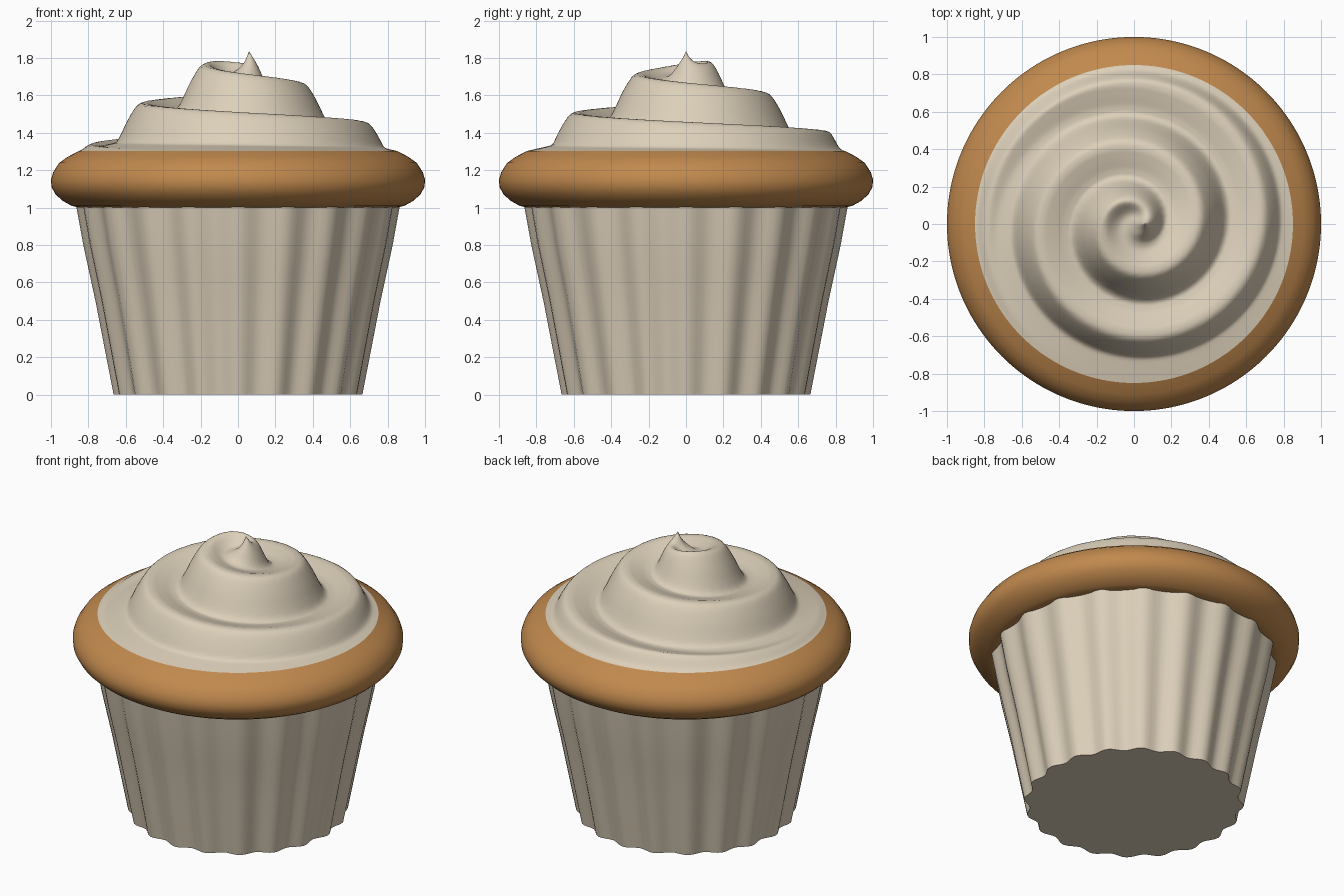
import bpy, math
from math import sin, cos, pi, exp, hypot

if "Cube" in bpy.data.objects:
    bpy.data.objects.remove(bpy.data.objects["Cube"])

SEG = 160


def material(name, rgb):
    m = bpy.data.materials.new(name)
    m.diffuse_color = (*rgb, 1)
    m.use_nodes = True
    m.node_tree.nodes["Principled BSDF"].inputs["Base Color"].default_value = m.diffuse_color
    return m


cream = material("cream", (0.72, 0.63, 0.49))
brown = material("baked brown", (0.53, 0.25, 0.075))


def smoothstep(a, b, x):
    t = min(max((x - a) / (b - a), 0), 1)
    return t * t * (3 - 2 * t)


def interp(points, x):
    """Piecewise cosine-free linear lookup."""
    for (x0, y0), (x1, y1) in zip(points, points[1:]):
        if x <= x1:
            return y0 + (y1 - y0) * (x - x0) / (x1 - x0)
    return points[-1][1]


def ring_mesh(name, rings, point, mat, cap=None, angle=50):
    """Stack rings of SEG points; cap = 'first' n-gon or a tip point after the last ring."""
    verts = [point(p, 2 * pi * i / SEG) for p in rings for i in range(SEG)]
    faces = []
    for j in range(len(rings) - 1):
        for i in range(SEG):
            k = (i + 1) % SEG
            faces.append((j * SEG + i, j * SEG + k, (j + 1) * SEG + k, (j + 1) * SEG + i))
    if cap == "first":
        faces.append(tuple(reversed(range(SEG))))
    elif cap:
        verts.append(cap)
        o = (len(rings) - 1) * SEG
        faces += [(o + i, o + (i + 1) % SEG, len(verts) - 1) for i in range(SEG)]
    me = bpy.data.meshes.new(name)
    me.from_pydata(verts, [], faces)
    me.materials.append(mat)
    ob = bpy.data.objects.new(name, me)
    bpy.context.collection.objects.link(ob)
    bpy.context.view_layer.objects.active = ob
    ob.select_set(True)
    bpy.ops.object.shade_smooth_by_angle(angle=math.radians(angle))
    ob.select_set(False)
    return ob


# Fluted paper wrapper with a closed base
def wrapper_point(z, a):
    r = interp([(0, 0.648), (0.5, 0.745), (0.8, 0.81), (1.02, 0.85)], z)
    r += 0.017 * cos(20 * a)
    return (r * cos(a), r * sin(a), z)


ring_mesh("wrapper", [0, 0.17, 0.34, 0.5, 0.65, 0.8, 0.91, 1.02],
          wrapper_point, cream, cap="first")

# Rounded cake rim bulging over the wrapper
cake_profile = [(0.80, 1.015), (0.85, 1.0), (0.89, 1.01), (0.935, 1.035), (0.975, 1.07),
                (0.997, 1.11), (1.0, 1.15), (0.988, 1.19), (0.955, 1.24),
                (0.91, 1.272), (0.85, 1.303)]
ring_mesh("cake_rim", cake_profile,
          lambda p, a: (p[0] * cos(a), p[0] * sin(a), p[1]), brown)

# Swirled frosting: a stepped spiral that climbs clockwise to a small peak
PITCH, RISE = 0.34, 0.21
STEP = [(0, 0), (0.06, 0.008), (0.15, 0.008), (0.3, -0.006), (0.45, -0.022), (0.57, -0.028),
        (0.64, -0.01), (0.72, 0.045), (0.8, 0.105), (0.88, 0.155), (0.95, 0.192), (1, RISE)]


def frosting_height(r, a):
    start = (-a / (2 * pi)) % 1
    s = (0.70 - r) / PITCH - start
    turn = math.floor(s)
    z = 1.45 + RISE * (start + turn) + interp(STEP, s - turn)
    floor = 1.303 + 0.22 * (0.85 - r)
    z = 0.5 * (z + floor + hypot(z - floor, 0.012))          # soft outer skirt
    z = floor + (z - floor) * (1 - smoothstep(0.76, 0.85, r))
    x, y = r * cos(a) - 0.06, r * sin(a)
    core = 1.735 - 0.25 * hypot(x, y)
    w = smoothstep(0.03, 0.17, r)
    z = z * w + core * (1 - w)
    return z + 0.095 * exp(-hypot(x, y) / 0.04)


radii = [0.85 * (1 - j / 72) for j in range(72)]
ring_mesh("frosting_swirl", radii,
          lambda r, a: (r * cos(a), r * sin(a), frosting_height(r, a)),
          cream, cap=(0, 0, frosting_height(0, 0)), angle=60)
